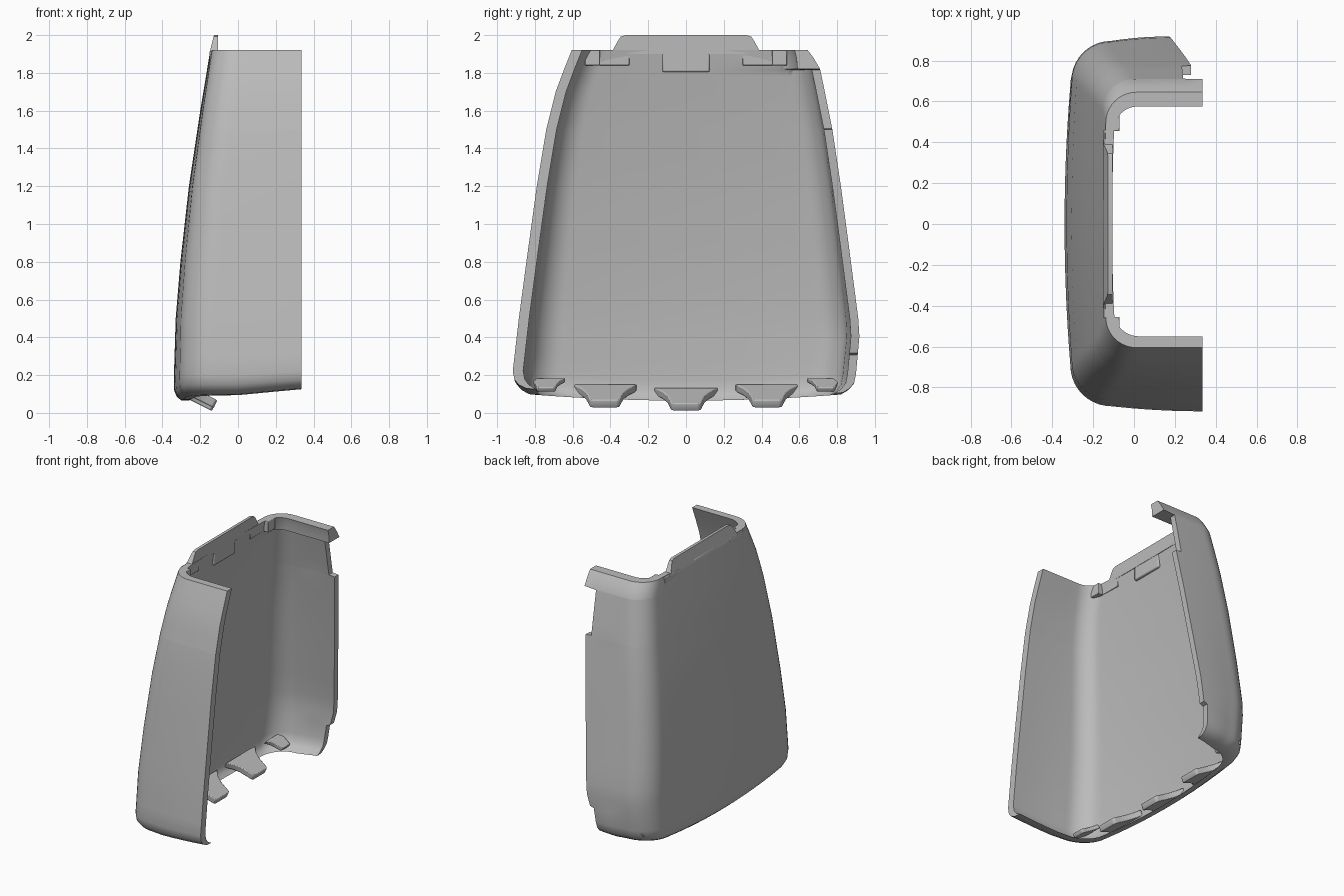
import bpy, bmesh, math
from mathutils import Vector

if "Cube" in bpy.data.objects:
    bpy.data.objects.remove(bpy.data.objects["Cube"])

grey = bpy.data.materials.new("plain grey")
grey.use_nodes = True
grey.diffuse_color = (0.5, 0.5, 0.5, 1)
grey.node_tree.nodes["Principled BSDF"].inputs["Base Color"].default_value = (0.5, 0.5, 0.5, 1)


def finish(bm, name, bevel=0.0):
    bmesh.ops.recalc_face_normals(bm, faces=bm.faces)
    mesh = bpy.data.meshes.new(name)
    bm.to_mesh(mesh)
    bm.free()
    mesh.materials.append(grey)
    ob = bpy.data.objects.new(name, mesh)
    bpy.context.collection.objects.link(ob)
    bpy.ops.object.select_all(action="DESELECT")
    ob.select_set(True)
    bpy.context.view_layer.objects.active = ob
    if bevel:
        mod = ob.modifiers.new("rounded edges", "BEVEL")
        mod.width, mod.segments = bevel, 2
    bpy.ops.object.shade_smooth_by_angle(angle=math.radians(35))
    return ob


def interp(keys, z):
    for (z0, a), (z1, b) in zip(keys, keys[1:]):
        if z <= z1:
            return a + (b - a) * max(0, z - z0) / (z1 - z0)
    return keys[-1][1]


# Height profiles of the shell: half widths, back surface, open edge
RIGHT = [(.1, .845), (.12, .885), (.15, .908), (.2, .917), (.5, .885), (.8, .845), (1.2, .79),
         (1.5, .74), (1.7, .69), (1.82, .645), (1.92, .605)]
LEFT = [(.1, .83), (.12, .865), (.15, .89), (.2, .9), (.4, .918), (.5, .912), (.9, .86), (1.2, .82),
        (1.5, .775), (1.7, .735), (1.82, .71), (1.88, .675), (1.92, .645)]
BACK = [(.1, -.30), (.12, -.325), (.15, -.338), (.2, -.34), (.5, -.33), (.8, -.305),
        (1.2, -.26), (1.6, -.2), (1.92, -.147)]
LEFT_EDGE = [(.1, .10), (.3, .12), (.31, .15), (.4, .17), (1.5, .28), (1.505, .235),
             (1.815, .24), (1.82, .335), (1.92, .335)]
LEFT_WALL = [(.1, .045), (1.815, .045), (1.82, .12), (1.92, .07)]


def half_section(z, side, inset, back_inset):
    """Points from the open edge round the corner to the middle of the back."""
    w = interp(LEFT if side > 0 else RIGHT, z) - inset
    edge = interp(LEFT_EDGE, z) if side > 0 else .335
    b = interp(BACK, z) + back_inset
    k = min(1, max(0, (z - .2) / 1.72))
    bulge, r, draft = .05 - .035 * k, .2 - .05 * k - inset * .5, .025 * (1 - k)
    cy = w - draft - r
    cx = b + bulge * (cy / w) ** 2 + r
    pts = [(edge + (cx - edge) * i / 5, w - draft * (i / 5) ** 2) for i in range(5)]
    for i in range(11):
        a = math.pi / 2 * i / 10
        pts.append((cx - r * math.sin(a), cy + r * math.cos(a)))
    for i in range(1, 9):
        y = cy * (1 - i / 8)
        pts.append((b + bulge * (y / w) ** 2, y))
    out = []
    for x, y in pts:
        fade = max(0, 1 - (z - .1) / .4)
        dz = fade * (.03 * max(0, x) / .335 - .035 * max(0, 1 - (y / .85) ** 2))
        out.append(Vector((x, side * y, z + dz)))
    return out


def section(z, inner):
    wall = .055 if inner else 0
    left = half_section(z, 1, interp(LEFT_WALL, z) if inner else 0, .04 if inner else 0)
    right = half_section(z, -1, wall, .04 if inner else 0)
    return left + right[-2::-1]


# Curved shell, open in front, lofted from closed U-shaped rings
bm = bmesh.new()
levels = sorted({k[0] for p in (RIGHT, LEFT, BACK, LEFT_EDGE) for k in p} | {.3, .65, 1.0, 1.35, 1.6, 1.78})
rings = []
for z in levels:
    outer, inner = section(z, False), section(z, True)
    rings.append([bm.verts.new(p) for p in outer + inner[::-1]])
n = len(rings[0])
for lo, hi in zip(rings, rings[1:]):
    for i in range(n):
        j = (i + 1) % n
        bm.faces.new((lo[i], lo[j], hi[j], hi[i]))
for ring in (rings[0], rings[-1]):
    for i in range(n // 2 - 1):
        bm.faces.new((ring[i], ring[i + 1], ring[n - 2 - i], ring[n - 1 - i]))
finish(bm, "curved_shell")


def prism(name, front, back, bevel=0.0):
    bm = bmesh.new()
    a = [bm.verts.new(p) for p in front]
    b = [bm.verts.new(p) for p in back]
    bm.faces.new(a)
    bm.faces.new(b[::-1])
    for i in range(len(a)):
        j = (i + 1) % len(a)
        bm.faces.new((a[i], b[i], b[j], a[j]))
    return finish(bm, name, bevel)


def box(name, x0, x1, y0, y1, z0, z1, bevel=0.004):
    corners = [(y0, z0), (y1, z0), (y1, z1), (y0, z1)]
    return prism(name, [(x1, y, z) for y, z in corners], [(x0, y, z) for y, z in corners], bevel)


# Upright tongue on the top of the back
side = [(.41, 1.9), (.385, 1.925), (.36, 1.97), (.345, 1.992), (.32, 2.0)]
outline = side + [(-y, z) for y, z in side[::-1]]
prism("top_tongue", [(-.105, y, z) for y, z in outline],
      [(-.147 + (z - 1.92) * .25, y, z) for y, z in outline])

# Latch plate, ledge and corner pads inside the top edge
box("latch_plate", -.15, -.107, -.125, .125, 1.805, 1.92, .008)
for s, label in ((1, "left"), (-1, "right")):
    y0, y1 = sorted((s * .30, s * .46))
    box(label + "_pocket_plate", -.15, -.107, y0, y1, 1.84, 1.915)
    y0, y1 = sorted((s * .455, s * .535))
    box(label + "_corner_pad", -.12, -.07, y0, y1, 1.84, 1.92)


# Hooked feet that slope down and inward from the bottom edge
def foot(name, y, z, size, turn):
    half = [(.17, 0), (.125, .25), (.1, .5), (.088, .75), (.08, .95), (.065, 1)]
    plan = half + [(-a, t) for a, t in half[::-1]]
    top = []
    for a, t in plan:
        length = .17 * size
        dx = length * t
        top.append(Vector((-.29 + turn + dx, y + a * size, z - .5 * dx)))
    drop = Vector((-.018, 0, -.04 * size))
    prism(name, top, [p + drop for p in top], .006)


foot("middle_foot", 0, .135, 1, 0)
for s, label in ((1, "left"), (-1, "right")):
    foot(label + "_inner_foot", s * .43, .152, 1, .01)
    foot(label + "_outer_foot", s * .74, .185, .6, .07)
